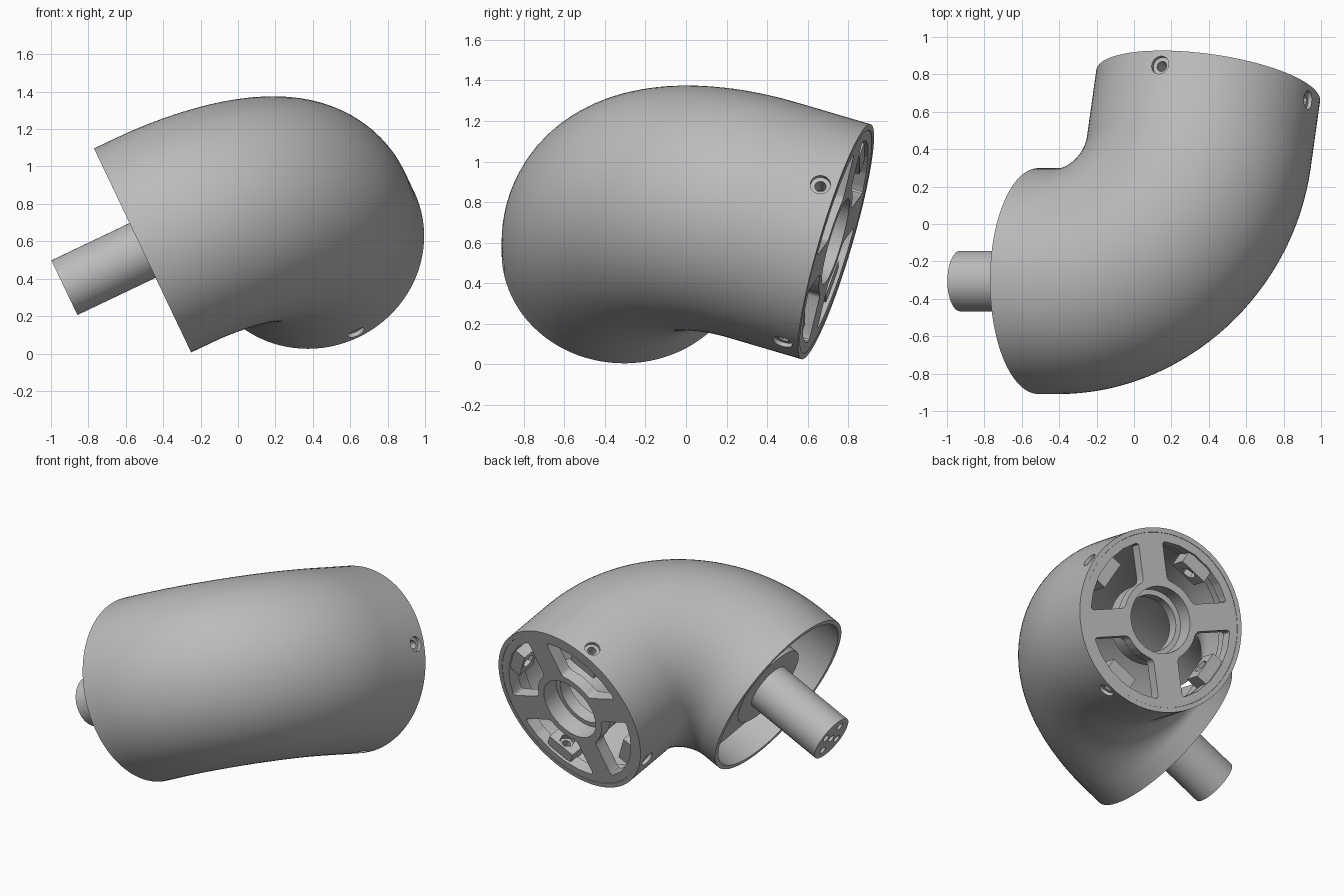
import bpy, bmesh
from math import sin, cos, pi, asin, radians
from mathutils import Vector, Matrix

cube = bpy.data.objects.get("Cube")
if cube:
    bpy.data.objects.remove(cube, do_unlink=True)

# Elbow frame: the two pipe axes meet at the origin, along -X and +Y
X, Y = Vector((0.903, 0, 0.43)).normalized(), Vector((0.134, 0.951, -0.28))
Z = X.cross(Y).normalized()
Y = Z.cross(X)
FRAME = Matrix.Translation((0.25, -0.305, 0.913)) @ Matrix((X, Y, Z)).transposed().to_4x4()
AX, AY, AZ = Vector((1, 0, 0)), Vector((0, 1, 0)), Vector((0, 0, 1))

RADIUS, INNER, BEND = 0.604, 0.573, 0.72
SHAFT_END, WHEEL_END = -0.842, 1.099

grey = bpy.data.materials.new("grey")
grey.use_nodes = True
grey.diffuse_color = (0.5, 0.5, 0.5, 1)
grey.node_tree.nodes["Principled BSDF"].inputs["Base Color"].default_value = (0.5, 0.5, 0.5, 1)


def make(name, bm):
    bmesh.ops.recalc_face_normals(bm, faces=bm.faces[:])
    mesh = bpy.data.meshes.new(name)
    bm.to_mesh(mesh)
    bm.free()
    mesh.materials.append(grey)
    obj = bpy.data.objects.new(name, mesh)
    bpy.context.collection.objects.link(obj)
    obj.matrix_world = FRAME
    return obj


def sweep(name, rings, sides=64, closed=False):
    """Skin circles given as (centre, u, v, radius); closed joins last to first."""
    bm = bmesh.new()
    loops = []
    for c, u, v, r in rings:
        angles = [2 * pi * i / sides for i in range(sides)]
        loops.append([bm.verts.new(c + r * (u * cos(a) + v * sin(a))) for a in angles])
    for k in range(len(loops) - (not closed)):
        p, q = loops[k], loops[(k + 1) % len(loops)]
        for i in range(sides):
            j = (i + 1) % sides
            bm.faces.new((p[i], p[j], q[j], q[i]))
    if not closed:
        bm.faces.new(loops[0])
        bm.faces.new(loops[-1])
    return make(name, bm)


def turned(name, axis, profile, origin=Vector(), sides=64, closed=False):
    """Lathe a list of (radius, height) along an axis."""
    u = axis.orthogonal().normalized()
    v = axis.cross(u)
    return sweep(name, [(origin + axis * h, u, v, r) for r, h in profile], sides, closed)


def box(name, low, high, turn=0):
    bm = bmesh.new()
    bmesh.ops.create_cube(bm, size=1)
    low, high = Vector(low), Vector(high)
    for v in bm.verts:
        v.co = Vector(a * b for a, b in zip(v.co, high - low)) + (low + high) / 2
    bm.transform(Matrix.Rotation(turn, 4, 'Y'))
    return make(name, bm)


def activate(obj):
    bpy.ops.object.select_all(action='DESELECT')
    obj.select_set(True)
    bpy.context.view_layer.objects.active = obj


def cut(obj, cutters):
    activate(obj)
    for c in cutters:
        mod = obj.modifiers.new("cut", 'BOOLEAN')
        mod.operation, mod.solver, mod.object = 'DIFFERENCE', 'EXACT', c
        bpy.ops.object.modifier_apply(modifier=mod.name)


def window(turn):
    """Rounded sector prism that opens the wheel between two spokes."""
    bm = bmesh.new()
    half, steps = 0.09, 5
    points = []
    for r, sign in ((0.27, 1), (0.52, -1)):
        span = pi / 4 - asin(half / r)
        for i in range(steps + 1):
            a = sign * span * (2 * i / steps - 1)
            points.append(bm.verts.new((r * cos(a), WHEEL_END - 0.5, r * sin(a))))
    face = bm.faces.new(points)
    corners = [points[i] for i in (0, steps, steps + 1, -1)]
    bmesh.ops.bevel(bm, geom=corners, offset=0.025, segments=3, profile=0.5,
                    affect='VERTICES', clamp_overlap=True)
    out = bmesh.ops.extrude_face_region(bm, geom=bm.faces[:])
    for v in out["geom"]:
        if isinstance(v, bmesh.types.BMVert):
            v.co.y += 0.6
    bm.transform(Matrix.Rotation(turn, 4, 'Y'))
    return make("window_cutter", bm)


# Hollow elbow: straight, quarter bend, straight
stations = [(Vector((SHAFT_END, 0, 0)), AY)]
for i in range(33):
    a = pi / 2 * i / 32
    inward = Vector((-sin(a), cos(a), 0))
    stations.append((Vector((-BEND, BEND, 0)) - inward * BEND, inward))
stations.append((Vector((0, WHEEL_END, 0)), -AX))
rings = [(c, u, AZ, RADIUS) for c, u in stations]
rings += [(c, u, AZ, INNER) for c, u in reversed(stations)]
shell = sweep("elbow_shell", rings, 96, True)

# Spoked wheel with stepped hub
profile = [(0.22, 0), (0.572, 0), (0.572, -0.16), (0.53, -0.16), (0.53, -0.08),
           (0.26, -0.08), (0.26, -0.2), (0.185, -0.2), (0.185, -0.12), (0.22, -0.12)]
wheel = turned("spoked_wheel", AY, profile, AY * (WHEEL_END - 0.002), 96, True)

# Screw holes, nut blocks and wheel windows, one per quarter turn
parts = [shell, wheel]
screws, windows = [], []
for k in range(4):
    turn = k * pi / 2
    out = Matrix.Rotation(turn, 3, 'Y') @ AX
    seat = AY * (WHEEL_END - 0.081)
    screw = turned("screw_cutter", out, [(0.028, 0.4), (0.028, 0.58), (0.05, 0.58), (0.05, 0.66)],
                   seat, 24)
    nut = turned("nut_cutter", out, [(0.05, 0.38), (0.05, 0.47)], seat, 6)
    block = box("nut_block", (0.43, WHEEL_END - 0.15, -0.1), (0.55, WHEEL_END - 0.02, 0.1), turn)
    cut(block, [screw, nut])
    parts.append(block)
    screws.append(screw)
    windows += [window(turn), nut]
cut(shell, screws)
cut(wheel, [w for w in windows if w.name.startswith("window")] + screws)

# Shaft with holes in its end, on a recessed flange and mounting plate
base, tip = SHAFT_END + 0.085, SHAFT_END - 0.463
shaft = turned("shaft", AX, [(0.162, base + 0.02), (0.162, tip)])
flange = turned("shaft_flange", AX, [(0.29, base), (0.29, base + 0.06)])
plate = box("mounting_plate", (base + 0.003, 0, -0.25), (base + 0.055, 0.52, 0.25))
drills = []
for k in range(5):
    a = pi / 4 + k * pi / 2
    offset = (AY * cos(a) + AZ * sin(a)) * 0.095 if k < 4 else Vector()
    drills.append(turned("drill_cutter", AX, [(0.027, tip - 0.1), (0.027, tip + 0.1)], offset, 16))
cut(shaft, drills)
parts += [shaft, flange, plate]

for helper in screws + windows + drills:
    bpy.data.objects.remove(helper, do_unlink=True)

for obj in parts:
    activate(obj)
    bpy.ops.object.shade_smooth_by_angle(angle=radians(30))
